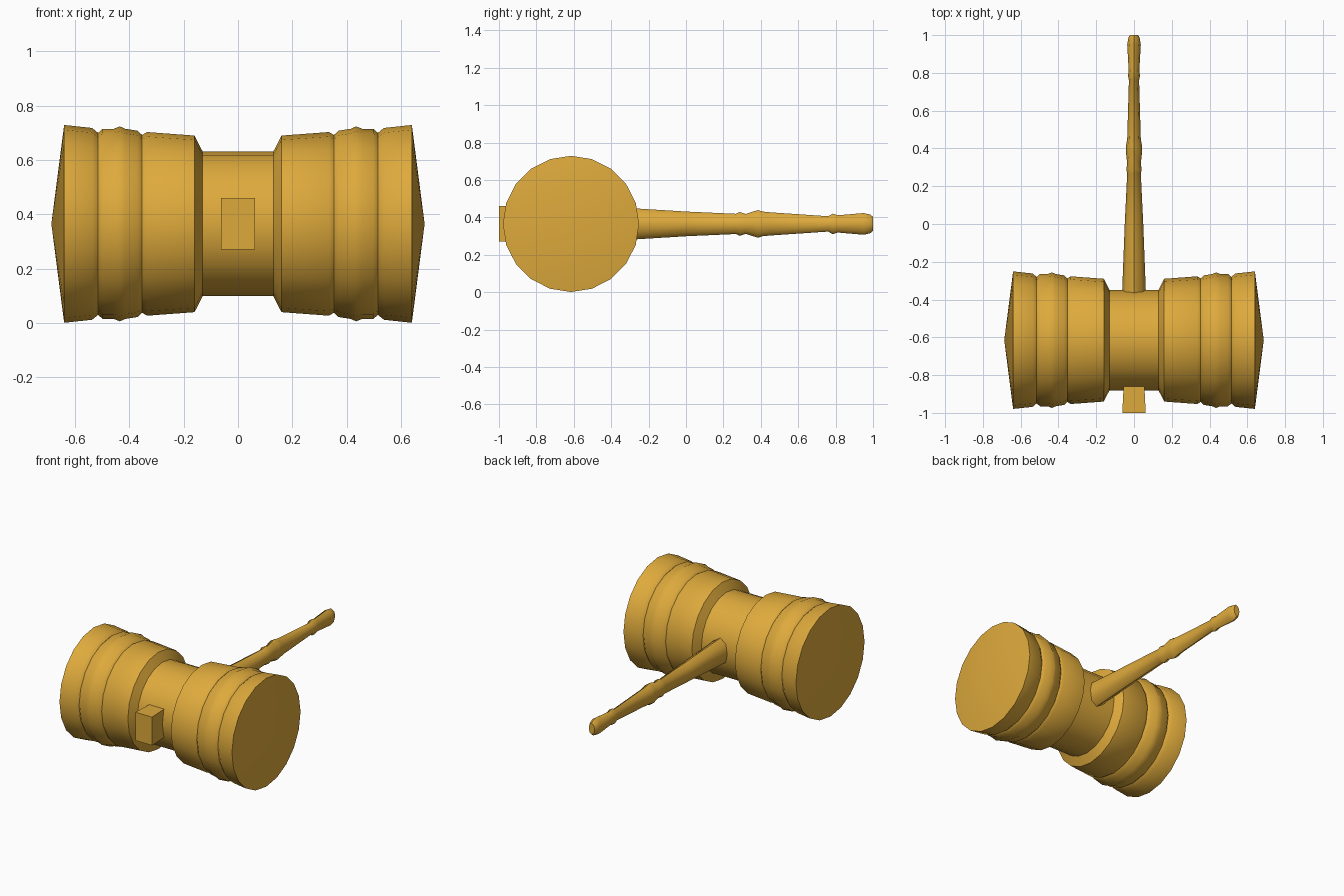
import bpy, bmesh, math
from mathutils import Vector

if "Cube" in bpy.data.objects:
    bpy.data.objects.remove(bpy.data.objects["Cube"])

CENTRE_Y, CENTRE_Z = -0.615, 0.365

wood = bpy.data.materials.new("golden_wood")
wood.diffuse_color = (0.73, 0.40, 0.045, 1)
wood.use_nodes = True
wood.node_tree.nodes["Principled BSDF"].inputs["Base Color"].default_value = wood.diffuse_color


def loft(name, stations, sides, place, angle, phase=0.0):
    """Skin rings (position, half width, half height); zero-size rings become points."""
    bm = bmesh.new()
    rings = []
    for pos, a, b in stations:
        if a == 0:
            rings.append([bm.verts.new(place(pos, 0, 0))])
            continue
        turns = [phase + 2 * math.pi * i / sides for i in range(sides)]
        rings.append([bm.verts.new(place(pos, a * math.cos(t), b * math.sin(t))) for t in turns])
    for r0, r1 in zip(rings, rings[1:]):
        for i in range(sides):
            j = (i + 1) % sides
            if len(r0) == 1:
                bm.faces.new((r0[0], r1[i], r1[j]))
            elif len(r1) == 1:
                bm.faces.new((r0[i], r0[j], r1[0]))
            else:
                bm.faces.new((r0[i], r0[j], r1[j], r1[i]))
    for ring in (rings[0], rings[-1]):
        if len(ring) > 1:
            bm.faces.new(ring)
    bmesh.ops.recalc_face_normals(bm, faces=bm.faces[:])
    mesh = bpy.data.meshes.new(name)
    bm.to_mesh(mesh)
    bm.free()
    mesh.materials.append(wood)
    ob = bpy.data.objects.new(name, mesh)
    bpy.context.collection.objects.link(ob)
    bpy.ops.object.select_all(action='DESELECT')
    ob.select_set(True)
    bpy.context.view_layer.objects.active = ob
    bpy.ops.object.shade_smooth_by_angle(angle=math.radians(angle))
    return ob


def along_x(p, a, b):
    return Vector((p, CENTRE_Y + a, CENTRE_Z + b))


def along_y(p, a, b):
    return Vector((a, p, CENTRE_Z + b))


# Turned head: half profile from the neck outwards, mirrored to the other end
half = [(0.13, 0.266), (0.16, 0.325), (0.335, 0.338), (0.353, 0.327), (0.37, 0.343),
        (0.415, 0.350), (0.435, 0.359), (0.457, 0.350), (0.498, 0.350), (0.515, 0.335),
        (0.537, 0.353), (0.64, 0.364), (0.687, 0)]
profile = [(-x, r) for x, r in reversed(half)] + half
loft("head", [(x, r, r) for x, r in profile], 20, along_x, 50)

# Oval handle with turned rings and a rounded grip end
loft("handle", [(-0.50, 0.068, 0.096), (-0.34, 0.062, 0.087), (0.0, 0.049, 0.066),
                (0.268, 0.036, 0.054), (0.288, 0.041, 0.064), (0.318, 0.036, 0.053),
                (0.385, 0.043, 0.074), (0.408, 0.043, 0.066), (0.45, 0.036, 0.062),
                (0.76, 0.027, 0.041), (0.785, 0.032, 0.055), (0.81, 0.028, 0.046),
                (0.95, 0.036, 0.058), (0.985, 0.030, 0.050), (1.0, 0.022, 0.038)],
     8, along_y, 50)

# Rectangular tenon end poking through the front of the head
s = math.sqrt(2)
loft("tenon", [(-1.0, 0.062 * s, 0.095 * s), (-0.80, 0.052 * s, 0.095 * s)],
     4, along_y, 30, math.pi / 4)
